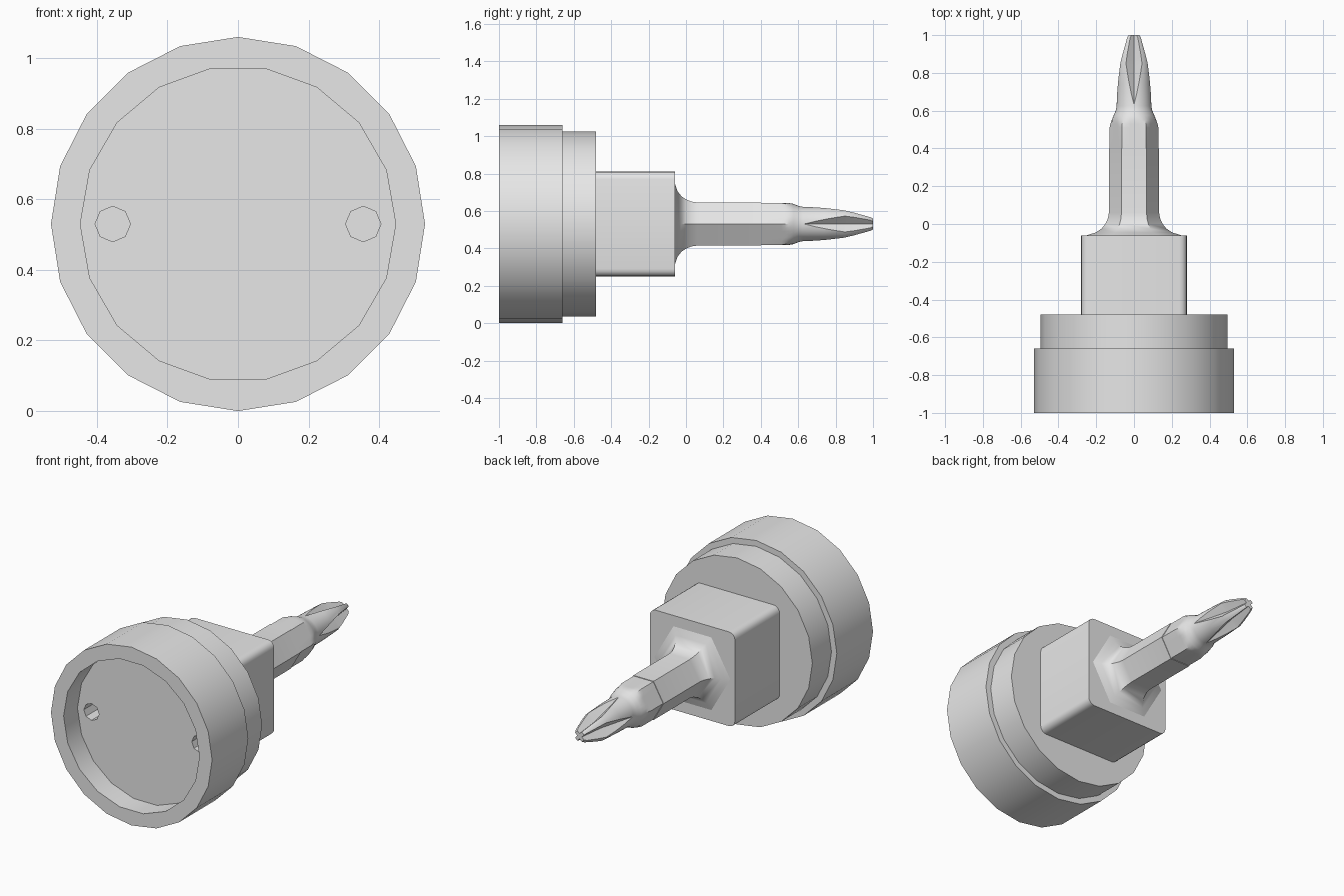
import bpy
import bmesh
from math import sin, cos, tan, pi, radians

if "Cube" in bpy.data.objects:
    bpy.data.objects.remove(bpy.data.objects["Cube"])

AXIS_Z = 0.53  # height of the long axis

steel = bpy.data.materials.new("grey steel")
steel.use_nodes = True
GREY = (0.8, 0.8, 0.8, 1)
steel.diffuse_color = GREY
steel.node_tree.nodes["Principled BSDF"].inputs["Base Color"].default_value = GREY


def loft(name, rings):
    """Skin a list of equal rings of (x, y, z) points and cap both ends."""
    bm = bmesh.new()
    loops = [[bm.verts.new((x, y, z + AXIS_Z)) for x, y, z in ring] for ring in rings]
    n = len(loops[0])
    for a, b in zip(loops, loops[1:]):
        for i in range(n):
            j = (i + 1) % n
            bm.faces.new((a[i], a[j], b[j], b[i]))
    bm.faces.new(loops[0])
    bm.faces.new(loops[-1])
    bmesh.ops.recalc_face_normals(bm, faces=bm.faces[:])
    mesh = bpy.data.meshes.new(name)
    bm.to_mesh(mesh)
    bm.free()
    obj = bpy.data.objects.new(name, mesh)
    bpy.context.collection.objects.link(obj)
    mesh.materials.append(steel)
    return obj


def circle(y, radius, sides, cx=0):
    angles = [2 * pi * i / sides for i in range(sides)]
    return [(cx + radius * cos(a), y, radius * sin(a)) for a in angles]


def activate(obj):
    bpy.ops.object.select_all(action="DESELECT")
    obj.select_set(True)
    bpy.context.view_layer.objects.active = obj


def cut(obj, cutter):
    cutter.hide_render = True
    mod = obj.modifiers.new("cut", "BOOLEAN")
    mod.operation = "DIFFERENCE"
    mod.solver = "EXACT"
    mod.object = cutter
    activate(obj)
    bpy.ops.object.modifier_apply(modifier=mod.name)
    bpy.data.objects.remove(cutter)


def smooth(obj, angle=32):
    activate(obj)
    bpy.ops.object.shade_smooth_by_angle(angle=radians(angle))


# Round cup with a shallow recess and two blind holes
cup = loft("cup", [circle(-1, 0.53, 20), circle(-0.66, 0.53, 20)])
cut(cup, loft("recess_cutter", [circle(-1.1, 0.447, 18), circle(-0.87, 0.447, 18)]))
for side in (-1, 1):
    cut(cup, loft("hole_cutter", [circle(y, 0.05, 8, side * 0.355) for y in (-0.95, -0.72)]))
smooth(cup)

# Collar behind the cup
collar = loft("collar", [circle(-0.665, 0.495, 20), circle(-0.48, 0.495, 20)])
smooth(collar)


# Square block with rounded long edges
def rounded_square(y, half, radius, steps=4):
    ring = []
    for corner in range(4):
        mid = pi / 4 + corner * pi / 2
        cx = (half - radius) * (1 if cos(mid) > 0 else -1)
        cz = (half - radius) * (1 if sin(mid) > 0 else -1)
        for s in range(steps + 1):
            a = corner * pi / 2 + s / steps * pi / 2
            ring.append((cx + radius * cos(a), y, cz + radius * sin(a)))
    return ring


block = loft("square_block", [rounded_square(y, 0.28, 0.04) for y in (-0.485, -0.06)])
smooth(block)

# Hexagonal shank with a flared root
flare = [(-0.065, 0.26), (-0.058, 0.245), (-0.045, 0.202), (-0.025, 0.172),
         (0, 0.152), (0.03, 0.138), (0.06, 0.133), (0.4, 0.133)]
shank = loft("hex_shank", [circle(y, r, 6) for y, r in flare])
smooth(shank, 40)


# Driver bit: hexagon running into a tapered round nose
def bit_ring(y, radius, sides=36, apothem=0.112):
    ring = []
    for i in range(sides):
        a = 2 * pi * i / sides
        hex_radius = apothem / cos(a % (pi / 3) - pi / 6)
        r = min(radius, hex_radius)
        ring.append((r * cos(a), y, r * sin(a)))
    return ring


nose = [(0.39, 0.2), (0.51, 0.131), (0.53, 0.125), (0.55, 0.118), (0.575, 0.108),
        (0.6, 0.097), (0.625, 0.092), (0.74, 0.089), (0.85, 0.084),
        (0.9, 0.07), (0.985, 0.042), (1, 0.032)]
bit = loft("driver_bit", [bit_ring(y, r) for y, r in nose])


# Four V flutes forming the cross tip
def flute_ring(y, depth, turn):
    top = 0.16
    half = (top - depth) * tan(radians(48))
    ring = []
    for u, v in ((0, depth), (half, top), (-half, top)):
        ring.append((u * cos(turn) - v * sin(turn), y, u * sin(turn) + v * cos(turn)))
    return ring


for k in range(4):
    path = [(0.62, 0.095), (0.85, 0.034), (1.05, 0.01)]
    cut(bit, loft("flute_cutter", [flute_ring(y, d, k * pi / 2) for y, d in path]))
smooth(bit, 25)
